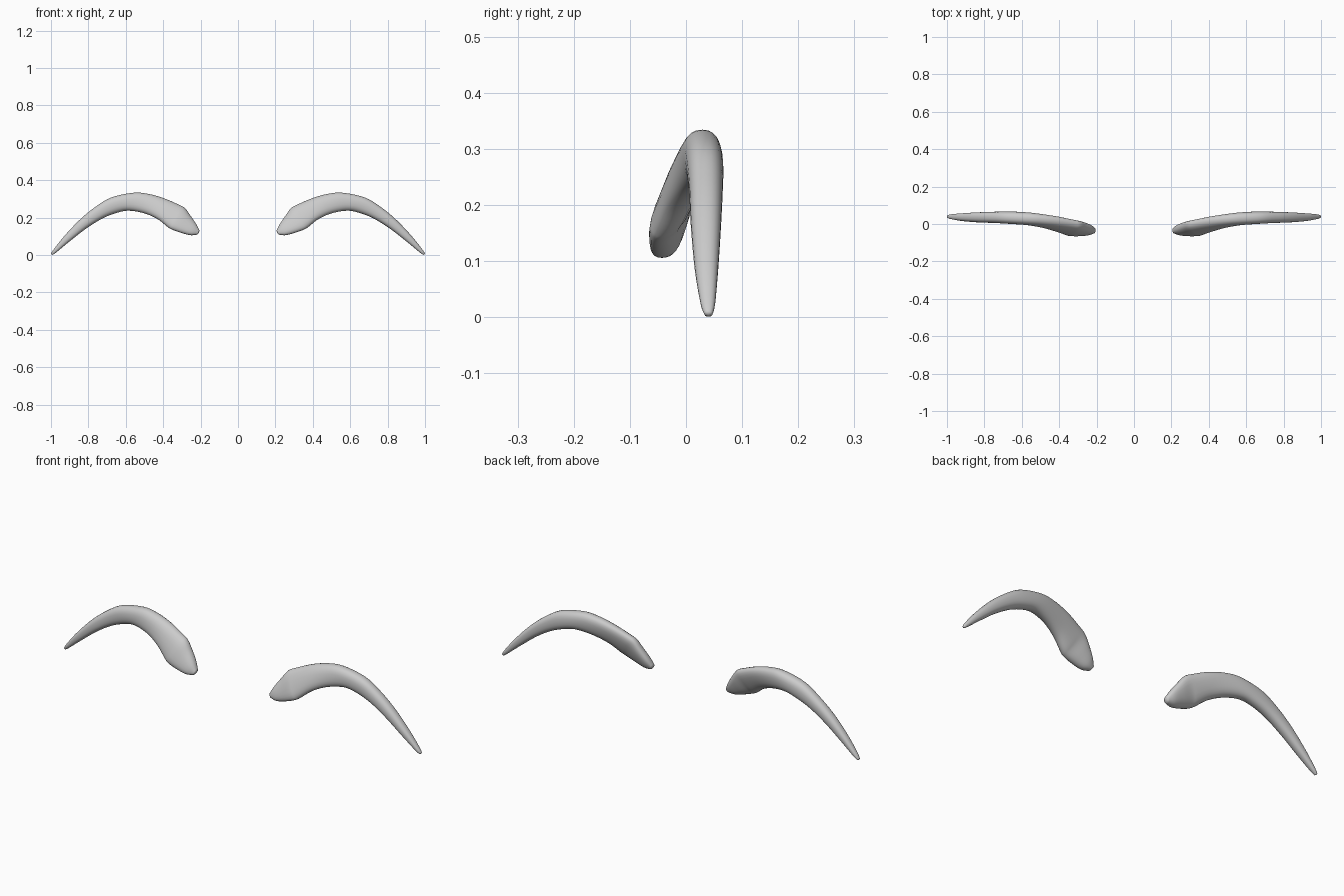
import bpy, bmesh, math
from mathutils import Vector

if "Cube" in bpy.data.objects:
    bpy.data.objects.remove(bpy.data.objects["Cube"])

# Stations along one brow:
# upper edge x, z | lower edge x, z | depth at upper, lower edge | half thickness
STATIONS = [
    (0.206, 0.132, 0.218, 0.109, -0.033, -0.038, 0.014),
    (0.225, 0.168, 0.255, 0.106, -0.022, -0.044, 0.025),
    (0.255, 0.212, 0.305, 0.119, -0.010, -0.047, 0.030),
    (0.284, 0.251, 0.352, 0.136, -0.002, -0.046, 0.032),
    (0.320, 0.271, 0.376, 0.150, 0.004, -0.038, 0.033),
    (0.400, 0.305, 0.430, 0.192, 0.017, -0.016, 0.034),
    (0.480, 0.327, 0.500, 0.223, 0.025, 0.008, 0.034),
    (0.560, 0.333, 0.580, 0.237, 0.030, 0.026, 0.034),
    (0.680, 0.307, 0.640, 0.228, 0.034, 0.033, 0.033),
    (0.770, 0.252, 0.720, 0.198, 0.036, 0.035, 0.030),
    (0.850, 0.185, 0.810, 0.143, 0.036, 0.035, 0.027),
    (0.930, 0.100, 0.900, 0.073, 0.037, 0.036, 0.021),
    (0.985, 0.031, 0.967, 0.018, 0.039, 0.039, 0.013),
    (0.999, 0.009, 0.990, 0.001, 0.040, 0.040, 0.007),
]
SIDES, STEPS = 24, 5


def catmull(a, b, c, d, t):
    """Smooth value between b and c."""
    return 0.5 * (2 * b + (c - a) * t + (2 * a - 5 * b + 4 * c - d) * t * t
                  + (3 * b - a - 3 * c + d) * t ** 3)


def smooth_rows(rows):
    out = []
    for i in range(len(rows) - 1):
        quad = (rows[max(i - 1, 0)], rows[i], rows[i + 1],
                rows[min(i + 2, len(rows) - 1)])
        for s in range(STEPS):
            out.append([catmull(*v, s / STEPS) for v in zip(*quad)])
    out.append(list(rows[-1]))
    return out


def rounded(v):
    """Slightly boxy ellipse coordinate."""
    return math.copysign(abs(v) ** 0.85, v)


# Loft the brow through rounded sections
bm = bmesh.new()
rings = []
for ux, uz, lx, lz, uy, ly, half in smooth_rows(STATIONS):
    upper, lower = Vector((ux, uy, uz)), Vector((lx, ly, lz))
    mid, axis = (upper + lower) / 2, (upper - lower) / 2
    ring = []
    for k in range(SIDES):
        a = 2 * math.pi * k / SIDES
        ring.append(bm.verts.new(mid + axis * rounded(math.cos(a))
                                 + Vector((0, half * rounded(math.sin(a)), 0))))
    rings.append(ring)
for r0, r1 in zip(rings, rings[1:]):
    for k in range(SIDES):
        n = (k + 1) % SIDES
        bm.faces.new((r0[k], r0[n], r1[n], r1[k]))

# Softly domed ends
for ring, push in ((rings[0], Vector((-0.003, 0, -0.002))),
                   (rings[-1], Vector((0.002, 0, -0.002)))):
    centre = sum((v.co for v in ring), Vector()) / SIDES
    tip = bm.verts.new(centre + push)
    for k in range(SIDES):
        bm.faces.new((ring[k], ring[(k + 1) % SIDES], tip))
bmesh.ops.recalc_face_normals(bm, faces=bm.faces)

mesh = bpy.data.meshes.new("eyebrows")
bm.to_mesh(mesh)
bm.free()
brows = bpy.data.objects.new("eyebrows", mesh)
bpy.context.collection.objects.link(brows)

# Second brow by mirroring across x = 0
mirror = brows.modifiers.new("Mirror", 'MIRROR')
mirror.use_axis[0] = True
mirror.use_mirror_merge = False

bpy.context.view_layer.objects.active = brows
brows.select_set(True)
bpy.ops.object.shade_smooth_by_angle(angle=math.radians(60))
